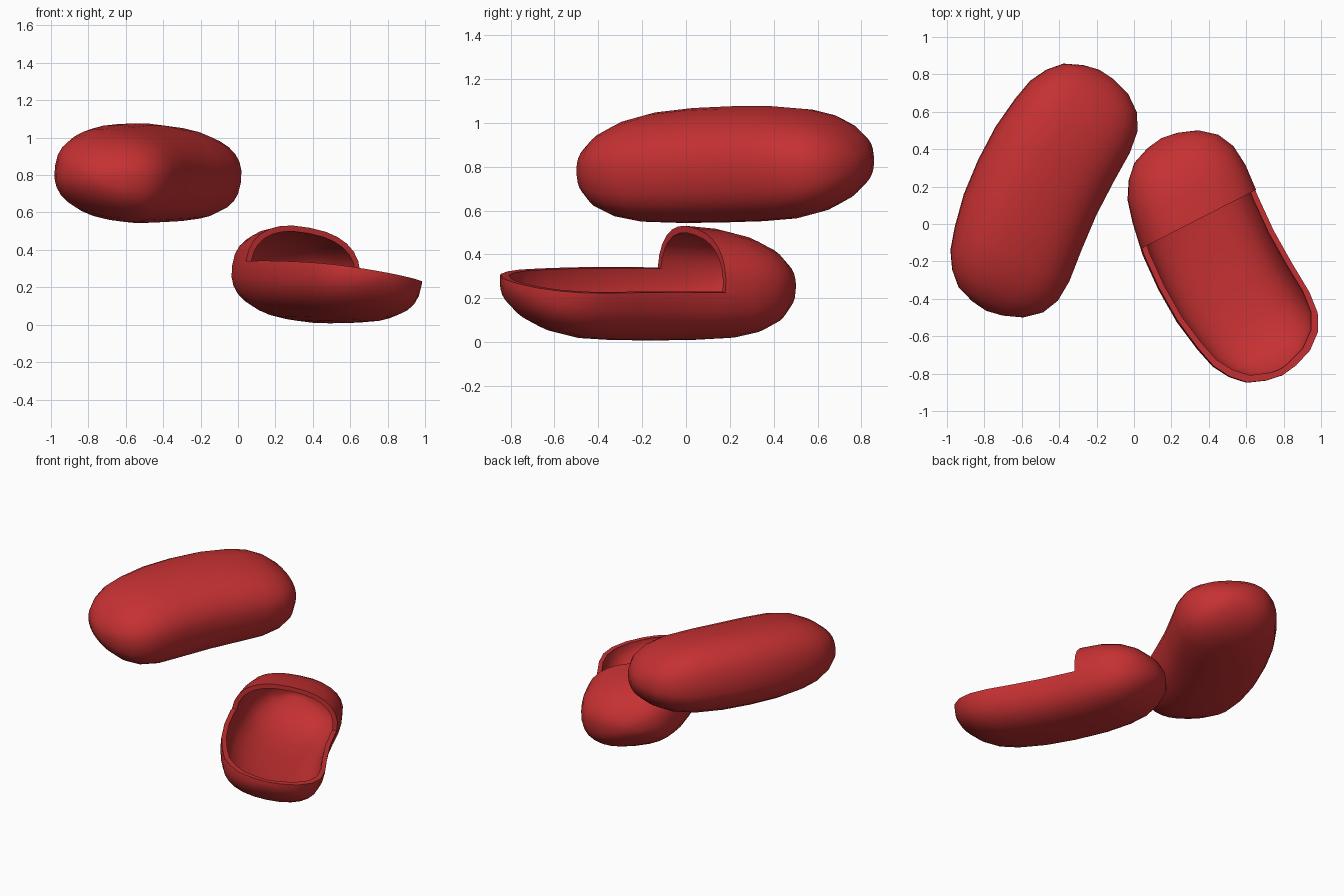
import bpy, bmesh, math
from mathutils import Matrix, Vector

if "Cube" in bpy.data.objects:
    bpy.data.objects.remove(bpy.data.objects["Cube"])

red = bpy.data.materials.new("bean red")
red.diffuse_color = (0.56, 0.03, 0.032, 1)
red.use_nodes = True
red.node_tree.nodes["Principled BSDF"].inputs["Base Color"].default_value = red.diffuse_color

HALF_LENGTH = 0.712
SIDES = 28
# distance from middle, left edge, right edge, half height
STATIONS = [(0.0, -0.383, 0.314, 0.257), (0.2, -0.374, 0.322, 0.254),
            (0.38, -0.343, 0.335, 0.241), (0.5, -0.312, 0.324, 0.214),
            (0.59, -0.26, 0.28, 0.172), (0.66, -0.19, 0.195, 0.115),
            (0.698, -0.09, 0.09, 0.055)]


def finish(name, bm, matrix):
    bmesh.ops.recalc_face_normals(bm, faces=bm.faces[:])
    me = bpy.data.meshes.new(name)
    bm.to_mesh(me)
    bm.free()
    me.materials.append(red)
    ob = bpy.data.objects.new(name, me)
    bpy.context.collection.objects.link(ob)
    ob.matrix_world = matrix
    return ob


def bean(name, matrix, inset=0.0):
    """Kidney bean lofted along y, shrunk by inset for the hollow."""
    bm = bmesh.new()
    stretch = (HALF_LENGTH - inset) / HALF_LENGTH
    rows = [(-u, a, b, h) for u, a, b, h in reversed(STATIONS[1:])] + STATIONS
    rings = []
    for u, left, right, h in rows:
        mid, half = (left + right) / 2, (right - left) / 2 - inset
        ring = []
        for i in range(SIDES):
            t = 2 * math.pi * i / SIDES
            c, s = math.cos(t), math.sin(t)
            ring.append(bm.verts.new((
                mid + half * math.copysign(abs(c) ** 0.82, c),
                u * stretch,
                (h - inset) * math.copysign(abs(s) ** 0.82, s))))
        rings.append(ring)
    for r0, r1 in zip(rings, rings[1:]):
        for i in range(SIDES):
            j = (i + 1) % SIDES
            bm.faces.new((r0[i], r0[j], r1[j], r1[i]))
    for ring, sign in ((rings[0], -1), (rings[-1], 1)):
        pole = bm.verts.new((0, sign * HALF_LENGTH * stretch, 0))
        for i in range(SIDES):
            bm.faces.new((ring[i], ring[(i + 1) % SIDES], pole))
    return finish(name, bm, matrix)


def placed(loc, turn, pitch=0.0):
    return (Matrix.Translation(loc) @ Matrix.Rotation(math.radians(turn), 4, 'Z')
            @ Matrix.Rotation(math.radians(9.6), 4, 'Y')
            @ Matrix.Rotation(math.radians(pitch), 4, 'X'))


def smooth(ob, angle):
    bpy.ops.object.select_all(action='DESELECT')
    ob.select_set(True)
    bpy.context.view_layer.objects.active = ob
    bpy.ops.object.shade_smooth_by_angle(angle=math.radians(angle))


# whole bean
whole = bean("whole_bean", placed((-0.487, 0.18, 0.805), -25, 1.2))
smooth(whole, 60)

# opened bean: hollow shell with most of its upper half cut away
spot = placed((0.47, -0.175, 0.267), 27)
opened = bean("opened_bean", spot)
hollow = bean("hollow_cutter", spot, 0.03)
bm = bmesh.new()
bmesh.ops.create_cube(bm, size=1.0)
bmesh.ops.scale(bm, vec=(2, 2, 1), verts=bm.verts[:])
bmesh.ops.translate(bm, vec=Vector((0, 0.235 - 1, 0.012 + 0.5)), verts=bm.verts[:])
lid = finish("lid_cutter", bm, spot)
bpy.context.view_layer.update()

bpy.context.view_layer.objects.active = opened
for cutter in (hollow, lid):
    cutter.hide_render = True
    mod = opened.modifiers.new("cut", 'BOOLEAN')
    mod.operation = 'DIFFERENCE'
    mod.solver = 'EXACT'
    mod.object = cutter
    bpy.ops.object.modifier_apply(modifier=mod.name)
for cutter in (hollow, lid):
    bpy.data.objects.remove(cutter)
smooth(opened, 40)
